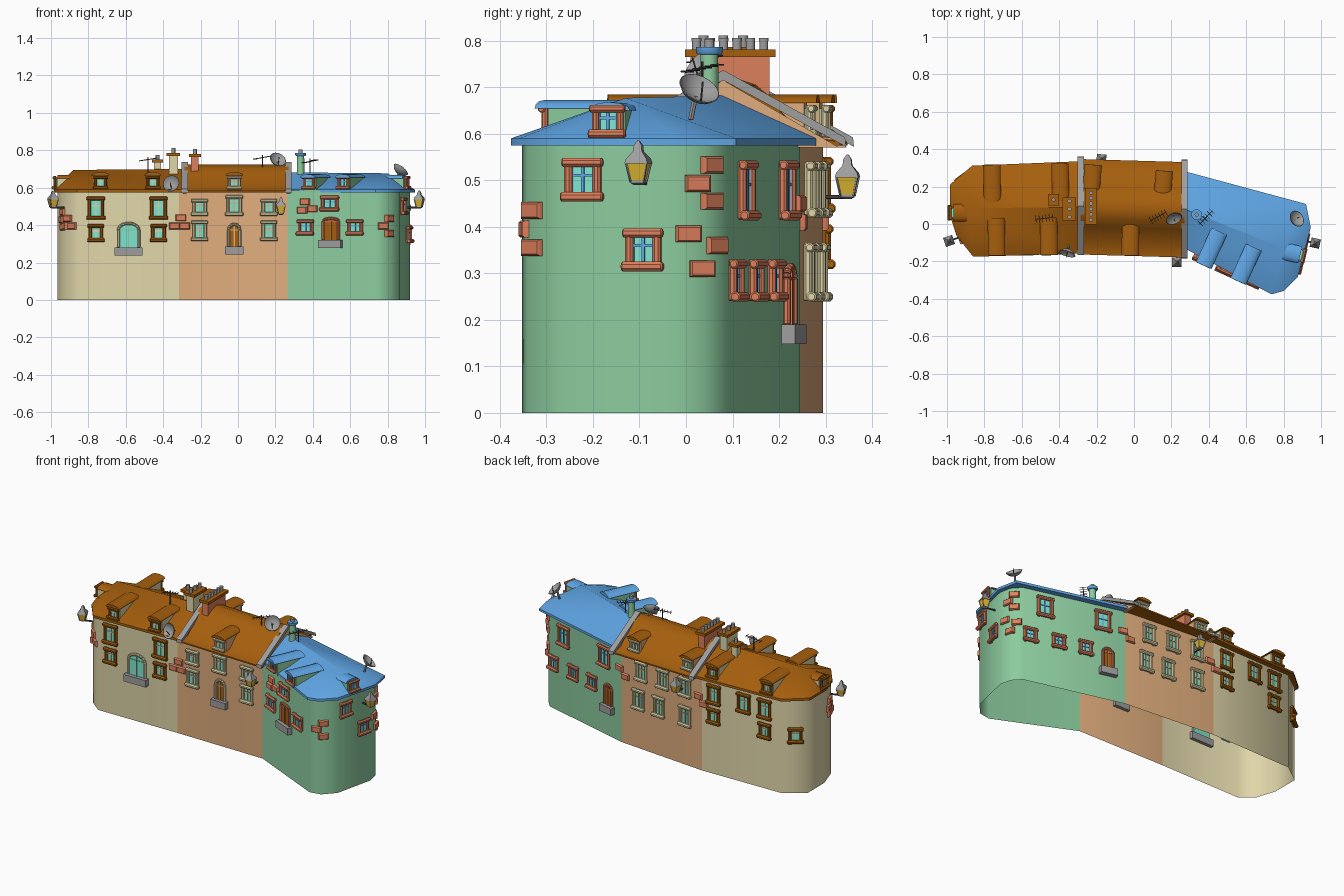
import bpy, bmesh, math
from mathutils import Matrix, Vector

if "Cube" in bpy.data.objects:
    bpy.data.objects.remove(bpy.data.objects["Cube"])

COL = {'cream': (.88, .84, .665), 'tan': (.88, .68, .49), 'green': (.55, .80, .62),
       'brown': (.65, .37, .05), 'blue': (.38, .66, .91), 'terracotta': (.87, .50, .36),
       'grey': (.62, .62, .62), 'glass': (.50, .90, .81), 'lamp_yellow': (.90, .74, .2),
       'dark_metal': (.32, .32, .32)}
NAMES = list(COL)
MATS = []
for n, c in COL.items():
    m = bpy.data.materials.new(n)
    m.diffuse_color = [((v + .055) / 1.055) ** 2.4 for v in c] + [1]
    m.use_nodes = True
    m.node_tree.nodes["Principled BSDF"].inputs["Base Color"].default_value = m.diffuse_color
    MATS.append(m)
parts = {}
I = Matrix.Identity(4)


def emit(part, mat, M, verts, faces):
    if part not in parts:
        parts[part] = bmesh.new()
    bm = parts[part]
    vs = [bm.verts.new(M @ Vector(v)) for v in verts]
    for f in faces:
        bm.faces.new([vs[i] for i in f]).material_index = NAMES.index(mat)


def box(part, mat, M, x0, x1, y0, y1, z0, z1):
    v = [(x, y, z) for x in (x0, x1) for y in (y0, y1) for z in (z0, z1)]
    emit(part, mat, M, v, [(0, 1, 3, 2), (4, 6, 7, 5), (0, 4, 5, 1), (2, 3, 7, 6), (0, 2, 6, 4), (1, 5, 7, 3)])


def loft(part, mat, M, rings):
    """Joins rings of equal point count and caps both ends."""
    n, k = len(rings[0]), len(rings)
    f = [(j * n + i, j * n + (i + 1) % n, (j + 1) * n + (i + 1) % n, (j + 1) * n + i)
         for j in range(k - 1) for i in range(n)]
    f += [tuple(range(n))[::-1], tuple(range((k - 1) * n, k * n))]
    emit(part, mat, M, [p for r in rings for p in r], f)


def lathe(part, mat, M, prof, n=12, turn=0):
    loft(part, mat, M, [[(r * math.cos(turn + i * math.tau / n), r * math.sin(turn + i * math.tau / n), z)
                         for i in range(n)] for r, z in prof])


def rod(part, mat, M, a, b, r, n=8):
    a, d = Vector(a), Vector(b) - Vector(a)
    R = Matrix.Translation(a) @ d.to_track_quat('Z', 'Y').to_matrix().to_4x4()
    L, e = d.length, r * .3
    lathe(part, mat, M @ R, [(r - e, 0), (r, e), (r, L - e), (r - e, L)], n, math.pi / n)


# Plan of the curved terrace, anticlockwise from the left end
PLAN = [(-.965, .2), (-.965, .04), (-.925, -.08), (-.85, -.14), (-.315, -.135), (.265, -.14), (.73, -.352),
        (.80, -.34), (.865, -.27), (.92, -.03), (.905, .04), (.86, .09), (.265, .245), (-.315, .295), (-.85, .285)]


def wall(side, c):
    """Frame on the wall: local x along it, local -y outward."""
    for (ax, ay), (bx, by) in zip(PLAN, PLAN[1:] + PLAN[:1]):
        dx, dy = bx - ax, by - ay
        ok = {'F': dx > 0, 'B': dx < 0, 'R': dy > 0 and ax > .7, 'L': dy < 0 and ax < -.8}[side]
        t = (c - ax) / dx if side in 'FB' and dx else (c - ay) / dy if side in 'RL' and dy else -1
        if ok and 0 <= t <= 1:
            return Matrix.Translation((ax + t * dx, ay + t * dy, 0)) @ Matrix.Rotation(math.atan2(dy, dx), 4, 'Z')


# Walls, open underneath, coloured by house
bw = parts['walls'] = bmesh.new()
lo = [bw.verts.new((*p, 0)) for p in PLAN]
hi = [bw.verts.new((*p, .585)) for p in PLAN]
for i in range(len(PLAN)):
    j = (i + 1) % len(PLAN)
    x = (PLAN[i][0] + PLAN[j][0]) / 2
    f = bw.faces.new((lo[i], lo[j], hi[j], hi[i]))
    f.material_index = 0 if x < -.315 else 1 if x < .265 else 2


# Hipped end roofs with fascia
def hip_roof(part, mat, eaves, ridge):
    n = len(eaves)
    v = [(*p, .590) for p in eaves] + [(*p, .575) for p in eaves] + ridge
    top = lambda i: 2 * n if i in (0, n - 1) else 2 * n + 1
    f = [tuple(range(n, 2 * n))[::-1]]
    for i in range(n):
        j = (i + 1) % n
        f.append((n + i, n + j, j, i))
        f.append((i, j, top(j), top(i)) if top(i) != top(j) else (i, j, top(i)))
    emit(part, mat, I, v, f)


hip_roof('left_roof', 'brown', [(-.295, -.158), (-.86, -.175), (-.95, -.06), (-.985, .05), (-.985, .21),
                                (-.865, .312), (-.295, .335)], [(-.295, .09, .70), (-.88, .085, .695)])
hip_roof('right_roof', 'blue', [(.27, -.13), (.735, -.376), (.80, -.358), (.875, -.285), (.945, -.02), (.92, .107),
                                (.27, .282)], [(.27, .08, .682), (.80, -.13, .677)])

# Middle roof, sunk between the parapets with a steep middle band
half = [(.255, .575), (.255, .583), (.185, .592), (.105, .668), (.06, .705), (0, .725)]
prof = half + [(-y, z) for y, z in half[-2::-1]]
loft('middle_roof', 'brown', I, [[(x, c + y, z) for y, z in prof] for x, c in ((-.285, .092), (.27, .076))])
# Gable parapets with infill
for x, c in ((-.285, .097), (.27, .080)):
    loft('gable_infill', 'tan', I, [[(x + d, c - .25, .57), (x + d, c, .715), (x + d, c + .25, .57)]
                                    for d in (-.01, .01)])
    loft('gable_parapet', 'grey', I, [[(x + d, c + y, z) for y, z in
         ((-.264, .572), (-.262, .592), (0, .737), (.262, .592), (.264, .572), (0, .715))] for d in (-.017, .017)])


# Windows
def window(M, z0, z1, w, frame, bars, part='window', y=0, r=.0095):
    h = w / 2
    box(part, 'glass', M, -h + r, h - r, y - .006, y + .01, z0 + r, z1 - r)
    box(part, bars, M, -.003, .003, y - .011, y, z0 + r, z1 - r)
    zm = z0 + (z1 - z0) * .6
    box(part, bars, M, -h + r, h - r, y - .010, y, zm - .003, zm + .003)
    for s in (-1, 1):
        box(part, bars, M, s * (h - r * 1.6) - .005, s * (h - r * 1.6) + .005, y - .009, y, z0 + r, z1 - r)
        rod(part, frame, M, (s * (h - r), y - .009, z0), (s * (h - r), y - .009, z1), r)
    rod(part, frame, M, (-h - .004, y - .013, z1 - r), (h + .004, y - .013, z1 - r), r * 1.1)
    rod(part, frame, M, (-h - .006, y - .017, z0 + r), (h + .006, y - .017, z0 + r), r * 1.2)


STYLE = {'l': ('brown', 'cream'), 'm': ('cream', 'tan'), 'r': ('terracotta', 'blue')}
for st, side, z0, z1, w, cs in (
        ('l', 'F', .43, .552, .09, (-.76, -.425)), ('l', 'F', .31, .405, .08, (-.76, -.425)),
        ('l', 'B', .43, .55, .085, (-.40, -.60, -.74)), ('l', 'B', .31, .405, .08, (-.40, -.74, -.91)),
        ('m', 'F', .45, .54, .08, (-.205, .165)), ('m', 'F', .45, .56, .085, (-.02,)),
        ('m', 'F', .315, .425, .08, (-.205, .165)),
        ('m', 'B', .42, .54, .08, (-.2, -.04, .115)), ('m', 'B', .24, .365, .08, (-.2, -.01, .135)),
        ('r', 'F', .475, .557, .10, (.495,)), ('r', 'F', .345, .43, .09, (.365, .63)),
        ('r', 'R', .455, .548, .082, (-.22,)), ('r', 'R', .305, .396, .08, (-.09,)),
        ('r', 'B', .415, .542, .095, (.735, .40)), ('r', 'B', .24, .33, .08, (.82, .655, .50))):
    for c in cs:
        window(wall(side, c), z0, z1, w, *STYLE[st])


# Arched doors with stone steps
def door(side, c, z0, z1, w, rise, frame, leaf, trim):
    M, h = wall(side, c), w / 2
    arc = [(-h * math.cos(k * math.pi / 8), z1 - rise + rise * math.sin(k * math.pi / 8)) for k in range(9)]
    path = [(-h, z0)] + arc + [(h, z0)]
    loft('door', leaf, M, [[(x, y, z) for x, z in path] for y in (-.008, .01)])
    for a, b in zip(path, path[1:]):
        rod('door', frame, M, (a[0], -.007, a[1]), (b[0], -.007, b[1]), .0085)
    box('door', trim, M, -.003, .003, -.012, 0, z0, z1 - .01)
    box('door', trim, M, -h, h, -.011, 0, z1 - rise - .004, z1 - rise + .002)
    box('door_step', 'grey', M, -h - .02, h + .02, -.03, .02, z0 - .042, z0)


door('F', -.585, .28, .41, .11, .035, 'cream', 'glass', 'green')
door('F', -.02, .285, .405, .06, .03, 'cream', 'brown', 'tan')
door('F', .5, .32, .435, .09, .012, 'terracotta', 'brown', 'terracotta')
door('B', .37, .19, .315, .06, .025, 'terracotta', 'brown', 'terracotta')

# Dormers with rounded roofs; the end ones are shallow
for st, side, c, body, cover, dz, deep in (
        ('l', 'F', -.735, 'cream', 'brown', .012, .17), ('l', 'F', -.455, 'cream', 'brown', .012, .17),
        ('l', 'B', -.76, 'cream', 'brown', .012, .17), ('l', 'B', -.395, 'cream', 'brown', .012, .17),
        ('l', 'L', .06, 'cream', 'brown', -.004, .08), ('m', 'F', -.02, 'tan', 'brown', .012, .17),
        ('m', 'B', -.22, 'tan', 'brown', .012, .17), ('m', 'B', .16, 'tan', 'brown', .012, .17),
        ('r', 'F', .385, 'green', 'blue', 0, .17), ('r', 'F', .57, 'green', 'blue', 0, .17),
        ('r', 'R', -.165, 'green', 'blue', -.004, .09)):
    M = wall(side, c)
    box('dormer', body, M, -.036, .036, -.003, deep - .01, .575, .655 + dz)
    window(M, .592, .662, .07, *STYLE[st], part='dormer', y=-.005, r=.008)
    arc = [(.046 * math.cos(k * math.pi / 6), .654 + dz + .018 * math.sin(k * math.pi / 6)) for k in range(7)]
    out = -.03 if deep > .1 else .0
    loft('dormer', cover, M, [[(x, y, z) for x, z in arc] for y in (out, deep)])

# Loose bricks showing through the plaster
for side, items in {
    'F': ((-.91, .435), (-.885, .395), (-.925, .395), (-.305, .44), (-.34, .395), (-.285, .395), (.36, .525),
          (.40, .488), (.345, .48), (.81, .435), (.775, .395), (.81, .355)),
    'R': ((.055, .533), (.025, .493), (.055, .455), (.005, .385), (.065, .36), (.035, .31)),
    'B': ((.28, .45), (.235, .41), (-.29, .45), (-.33, .41)),
    'L': ((-.05, .47), (-.03, .43), (-.05, .39))}.items():
    for c, z in items:
        W = wall(side, c) @ Matrix.Translation((0, 0, z))
        loft('brick', 'terracotta', W, [[(s * a, y, t * b) for s, t in ((-1, -1), (1, -1), (1, 1), (-1, 1))]
                                        for a, b, y in ((.028, .018, .01), (.028, .018, -.007), (.024, .014, -.012))])

# Wall lanterns: bracket, tapered glass, cap and finial
for side, c, z in (('L', -.07, .49), ('F', .23, .455), ('R', -.088, .49), ('B', -.18, .46)):
    W = wall(side, c)
    L = W @ Matrix.Translation((0, -.064, z))
    rod('lantern', 'dark_metal', W, (0, .01, z + .004), (0, -.06, z + .004), .005)
    q = math.pi / 4
    lathe('lantern', 'grey', L, [(.012, 0), (.020, .004), (.020, .009)], 4, q)
    lathe('lantern', 'lamp_yellow', L, [(.019, .009), (.031, .046)], 4, q)
    lathe('lantern', 'grey', L, [(.036, .046), (.032, .056), (.014, .072), (.012, .085), (.003, .095)], 4, q)
    for k in range(4):
        a = q + k * math.pi / 2
        rod('lantern', 'grey', L, (.020 * math.cos(a), .020 * math.sin(a), .006),
            (.032 * math.cos(a), .032 * math.sin(a), .048), .0025, 5)


# Chimney stacks with caps and pots
def chimney(x, y, w, d, z0, z1, body, cap, pots):
    box('chimney', body, I, x - w, x + w, y - d, y + d, z0, z1)
    box('chimney', cap, I, x - w - .012, x + w + .012, y - d - .012, y + d + .012, z1, z1 + .016)
    for k in range(pots):
        py = y + d * .85 * (2 * k / (pots - 1) - 1) if pots > 1 else y
        lathe('chimney_pot', 'grey', Matrix.Translation((x, py, z1 + .016)),
              [(.010, 0), (.010, .018), (.011, .018), (.011, .025)], 10)


chimney(-.43, .13, .018, .018, .63, .735, 'cream', 'brown', 1)
chimney(-.345, .08, .024, .05, .63, .77, 'cream', 'brown', 3)
chimney(-.23, .095, .020, .085, .63, .765, 'terracotta', 'brown', 6)
lathe('right_chimney', 'green', Matrix.Translation((.335, .05, 0)), [(.021, .63), (.019, .77)], 12)
lathe('right_chimney', 'blue', Matrix.Translation((.335, .05, 0)), [(.025, .77), (.029, .775), (.029, .786)], 12)
lathe('chimney_pot', 'grey', Matrix.Translation((.335, .05, .786)), [(.011, 0), (.011, .018)], 10)

# Satellite dishes on short arms
for p, d, foot in (((-.355, -.15, .62), (-.3, -1, .35), (-.35, -.09, .60)),
                   ((.21, .035, .745), (.35, -.75, .65), (.22, .07, .69)),
                   ((.865, .025, .69), (.55, .35, .7), (.85, .01, .63))):
    D = Matrix.Translation(p) @ Vector(d).to_track_quat('Z', 'Y').to_matrix().to_4x4()
    lathe('dish', 'grey', D, [(.002, -.016), (.022, -.012), (.037, -.002), (.046, .010),
                              (.044, .011), (.035, .001), (.020, -.008), (.002, -.012)], 20)
    rod('dish', 'dark_metal', D, (0, -.025, -.008), (0, 0, .03), .002, 6)
    rod('dish', 'grey', I, foot, D @ Vector((0, 0, -.012)), .006, 6)

# Rooftop aerials
for x, y, z0, z1, turn in ((-.48, .03, .66, .765, .1), (.13, .04, .69, .775, .5), (.385, .035, .65, .755, .8)):
    A = Matrix.Translation((x, y, 0)) @ Matrix.Rotation(turn, 4, 'Z')
    rod('aerial', 'dark_metal', A, (0, 0, z0), (0, 0, z1), .003, 6)
    rod('aerial', 'dark_metal', A, (-.05, 0, z1 - .022), (.05, 0, z1 - .006), .0025, 6)
    for k in range(6):
        u = -.045 + .018 * k
        rod('aerial', 'dark_metal', A, (u, -.02, z1 - .014 + u * .16), (u, .02, z1 - .014 + u * .16), .0018, 5)

# Turn every part into an object, smooth with sharp edges kept
for name, bm in parts.items():
    if name != 'walls':
        bmesh.ops.recalc_face_normals(bm, faces=bm.faces[:])
    limit = math.radians(50 if name == 'walls' else 40)
    for f in bm.faces:
        f.smooth = True
    for e in bm.edges:
        e.smooth = len(e.link_faces) == 2 and e.calc_face_angle(0) < limit
    used = sorted({f.material_index for f in bm.faces})
    for f in bm.faces:
        f.material_index = used.index(f.material_index)
    me = bpy.data.meshes.new(name)
    bm.to_mesh(me)
    bm.free()
    for i in used:
        me.materials.append(MATS[i])
    bpy.context.collection.objects.link(bpy.data.objects.new(name, me))
